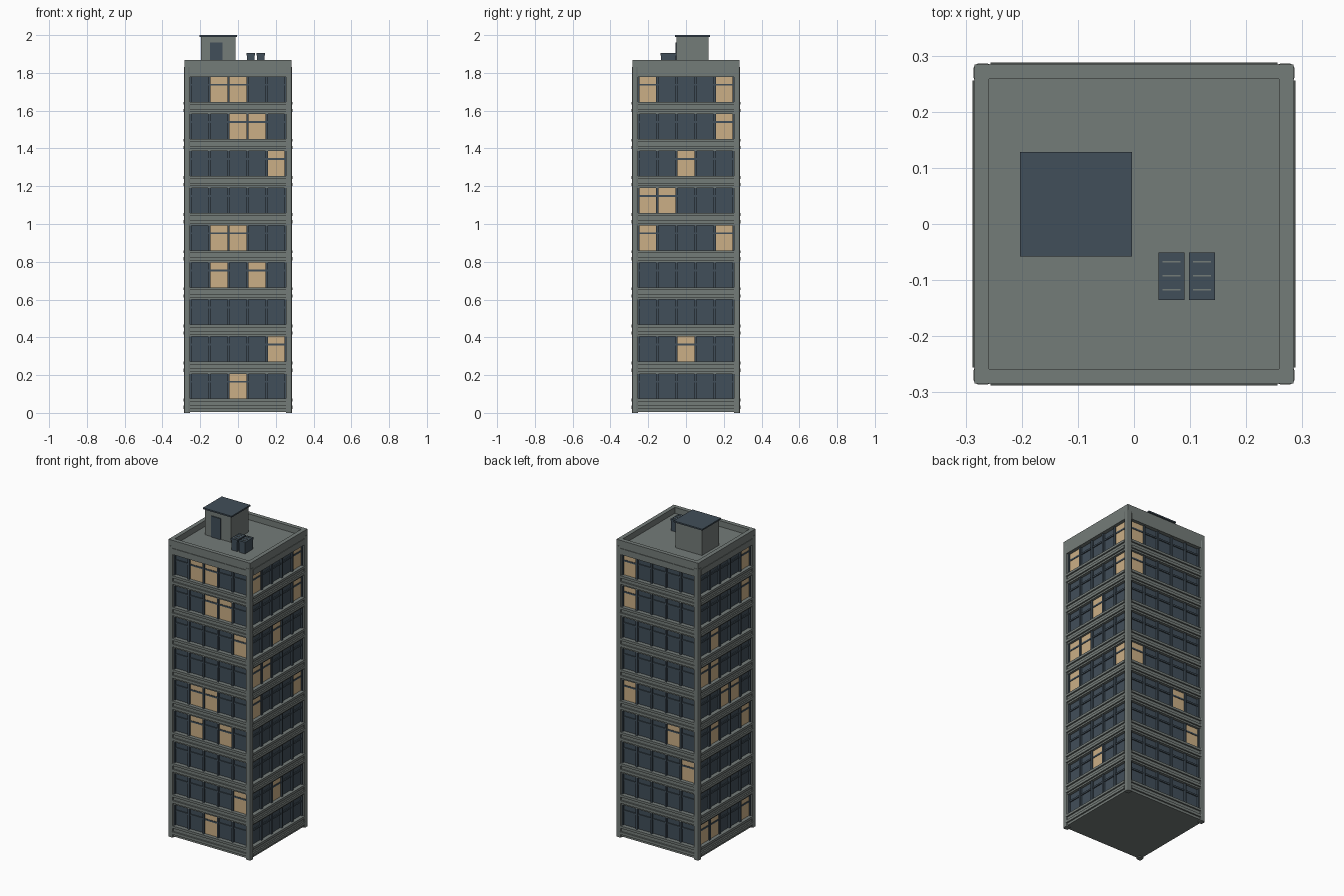
import bpy, bmesh, math
from mathutils import Matrix, Vector

cube = bpy.data.objects.get("Cube")
if cube:
    bpy.data.objects.remove(cube, do_unlink=True)


def material(name, rgb):
    m = bpy.data.materials.new(name)
    m.use_nodes = True
    m.diffuse_color = (*rgb, 1)
    bsdf = m.node_tree.nodes["Principled BSDF"]
    bsdf.inputs["Base Color"].default_value = (*rgb, 1)
    bsdf.inputs["Roughness"].default_value = 0.8
    return m


CONCRETE = material("grey concrete", (0.175, 0.2, 0.19))
SLATE = material("dark slate", (0.053, 0.077, 0.1))
LIT = material("warm lit window", (0.6, 0.43, 0.24))


def boxes(name, mat, items, bevel=0):
    """One object made of boxes, each (x0, x1, y0, y1, z0, z1, quarter turns)."""
    bm = bmesh.new()
    for x0, x1, y0, y1, z0, z1, turns in items:
        centre = Vector((x0 + x1, y0 + y1, z0 + z1)) / 2
        spin = Matrix.Rotation(turns * math.pi / 2, 4, "Z")
        size = Matrix.Diagonal((x1 - x0, y1 - y0, z1 - z0, 1))
        bmesh.ops.create_cube(bm, size=1, matrix=spin @ Matrix.Translation(centre) @ size)
    if bevel:
        upright = [e for e in bm.edges if abs(e.verts[0].co.z - e.verts[1].co.z) > 0.01]
        bmesh.ops.bevel(bm, geom=upright, offset=bevel, segments=2, profile=0.5, affect="EDGES")
    mesh = bpy.data.meshes.new(name)
    bm.to_mesh(mesh)
    bm.free()
    mesh.materials.append(mat)
    ob = bpy.data.objects.new(name, mesh)
    bpy.context.collection.objects.link(ob)
    return ob


FLOORS, BAYS = 9, 5
PITCH, BAY = 0.1965, 0.101
SILL, HEAD = 0.075, 0.207          # window bottom and top on the lowest floor
ROOF, TOP = 1.83, 1.867
OUT, GLASS = 0.284, 0.262
SIDES = range(4)                   # front, left, back, right by quarter turns

# Lit bays per side as (floor, bay), counted from the bottom and the viewer's left
LIT_BAYS = [
    {(8, 1), (8, 2), (7, 2), (7, 3), (6, 4), (4, 1), (4, 2), (3, 1), (3, 3), (1, 4), (0, 2)},
    {(8, 0), (8, 4), (7, 4), (6, 2), (5, 0), (5, 1), (4, 0), (4, 4), (1, 2)},
    {(8, 0), (7, 0), (4, 0), (3, 3), (2, 4)},
    {(8, 4), (7, 4), (6, 1), (5, 0), (5, 1), (4, 2), (4, 3), (3, 4), (3, 1),
     (0, 0), (0, 1), (0, 4)},
]

# Glass core, roof deck and corner posts
boxes("dark_glass_core", SLATE, [(-GLASS, GLASS, -GLASS, GLASS, 0.02, ROOF - 0.02, 0)])
boxes("roof_deck", CONCRETE, [(-0.27, 0.27, -0.27, 0.27, ROOF - 0.03, ROOF, 0)])
boxes("base_slab", CONCRETE, [(-0.275, 0.275, -0.275, 0.275, 0.006, 0.03, 0)])
boxes("corner_posts", CONCRETE, [(0.253, 0.286, -0.286, -0.253, 0, ROOF, s) for s in SIDES],
      bevel=0.008)

# Wall bands between the window rows, with projecting trims
walls, trims = [], []
for s in SIDES:
    for f in range(FLOORS + 1):
        z0 = HEAD + (f - 1) * PITCH if f else 0.006
        z1 = SILL + f * PITCH if f < FLOORS else ROOF
        walls.append((-0.256, 0.256, -0.279, -0.25, z0, z1, s))
        if f < FLOORS:
            trims.append((-0.256, 0.256, -0.288, -0.27, z1 - 0.015, z1, s))
            trims.append((-0.256, 0.256, -0.288, -0.27, max(z1 - 0.054, 0.008), z1 - 0.037, s))
        else:
            trims.append((-0.256, 0.256, -0.286, -0.27, z0, z0 + 0.038, s))
boxes("wall_bands", CONCRETE, walls)
boxes("wall_trims", CONCRETE, trims)

# Window frames and lit panes
mullions, crossbars, panes = [], [], []
for s in SIDES:
    for f in range(FLOORS):
        z0, z1 = SILL + f * PITCH, HEAD + f * PITCH
        for b in range(BAYS + 1):
            x = (b - BAYS / 2) * BAY
            mullions.append((x - 0.006, x + 0.006, -0.274, -0.255, z0, z1, s))
        bar = z1 - 0.042
        crossbars.append((-0.253, 0.253, -0.268, -0.255, bar - 0.005, bar + 0.005, s))
        for b in range(BAYS):
            if (f, b) in LIT_BAYS[s]:
                x = (b - BAYS / 2) * BAY
                panes.append((x + 0.006, x + BAY - 0.006, -0.265, -0.26, z0, z1, s))
boxes("window_mullions", SLATE, mullions)
boxes("window_crossbars", SLATE, crossbars)
boxes("lit_windows", LIT, panes)

# Parapet
boxes("parapet", CONCRETE,
      [(-OUT, 0.258, -OUT, -0.258, ROOF - 0.012, TOP, s) for s in SIDES])

# Stair house on the roof
boxes("stair_house", CONCRETE, [(-0.195, -0.012, -0.05, 0.12, ROOF, 1.992, 0)])
boxes("stair_house_roof", SLATE, [(-0.203, -0.004, -0.058, 0.128, 1.991, 2.0, 0)])
boxes("stair_door", SLATE, [(-0.147, -0.083, -0.056, -0.049, ROOF, 1.962, 0)])

# Roof cooling units
bodies, lids, slats = [], [], []
for x in (0.044, 0.098):
    bodies.append((x + 0.003, x + 0.043, -0.132, -0.054, ROOF, 1.897, 0))
    lids.append((x, x + 0.046, -0.135, -0.051, 1.893, 1.904, 0))
    for y in (-0.117, -0.092, -0.067):
        slats.append((x + 0.007, x + 0.039, y - 0.0015, y + 0.0015, 1.903, 1.906, 0))
boxes("cooling_unit_bodies", SLATE, bodies)
boxes("cooling_unit_lids", SLATE, lids)
boxes("cooling_unit_slats", CONCRETE, slats)
